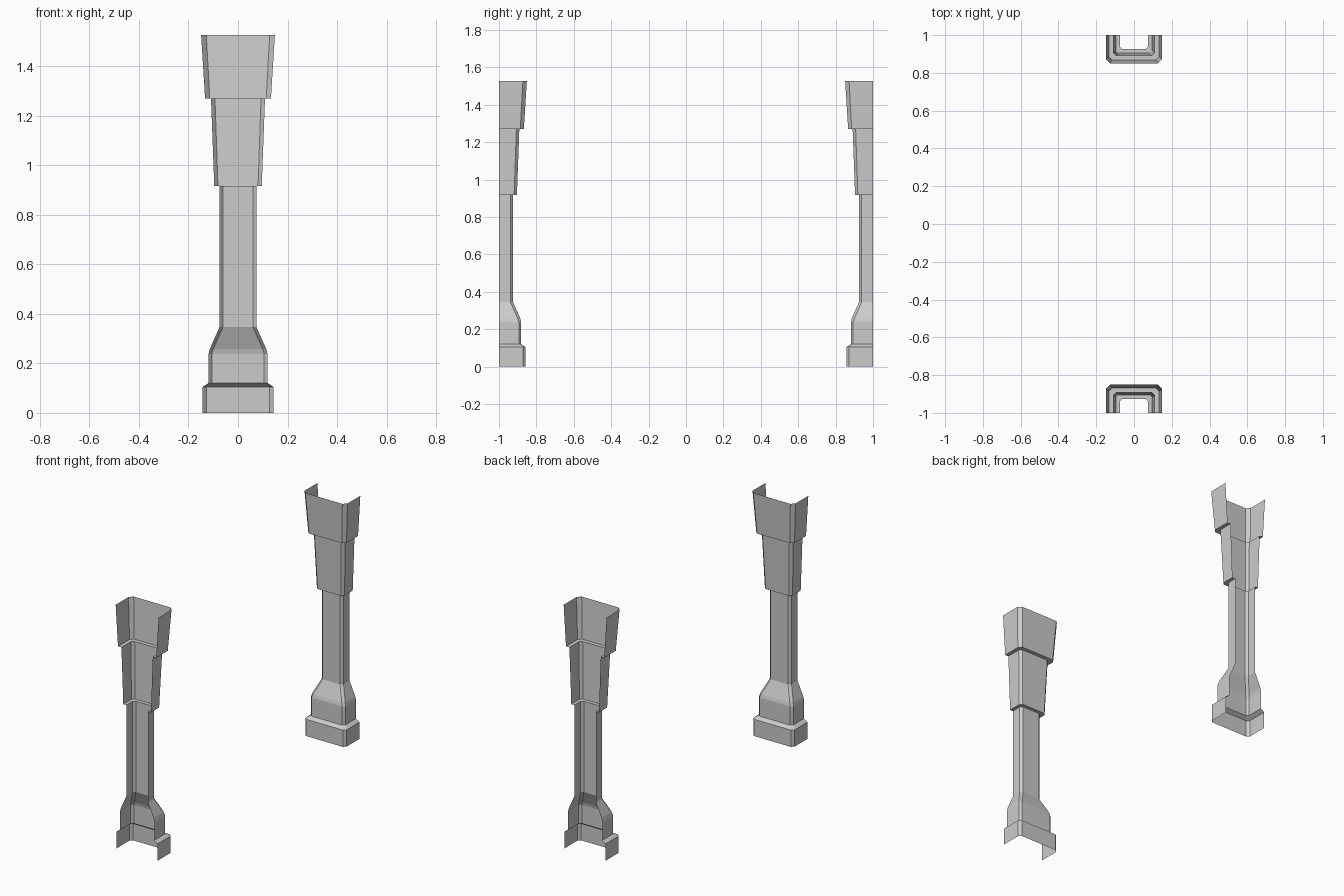
import bpy, bmesh

if "Cube" in bpy.data.objects:
    bpy.data.objects.remove(bpy.data.objects["Cube"])

# Pilaster profile: (height, half width = depth from wall, corner chamfer)
PROFILE = [
    (0.0, 0.143, 0.015), (0.105, 0.143, 0.015),                          # plinth
    (0.121, 0.119, 0.013), (0.238, 0.119, 0.013), (0.258, 0.114, 0.014),  # pedestal
    (0.347, 0.0745, 0.014), (0.917, 0.0745, 0.014),                      # shaft
    (0.917, 0.096, 0.015), (1.27, 0.109, 0.016),                         # lower capital
    (1.27, 0.133, 0.019), (1.527, 0.149, 0.021),                         # upper capital
]


def section(w, c):
    """Open U section around the wall line, with chamfered corners."""
    half = [(w, 0), (w, w - c), (w - c, w)]
    return half + [(-x, d) for x, d in reversed(half)]


def pilaster(name, side):
    """Hollow half column standing against the wall plane y = side."""
    bm = bmesh.new()
    rings = [[bm.verts.new((x, side * (1 - d), z)) for x, d in section(w, c)]
             for z, w, c in PROFILE]
    for low, high in zip(rings, rings[1:]):
        for i in range(len(low) - 1):
            quad = [low[i], low[i + 1], high[i + 1], high[i]]
            bm.faces.new(quad if side < 0 else quad[::-1])
    mesh = bpy.data.meshes.new(name)
    bm.to_mesh(mesh)
    bm.free()
    obj = bpy.data.objects.new(name, mesh)
    bpy.context.collection.objects.link(obj)
    return obj


# Facing pair of wall pilasters
pilaster("front_pilaster", -1)
pilaster("back_pilaster", 1)
